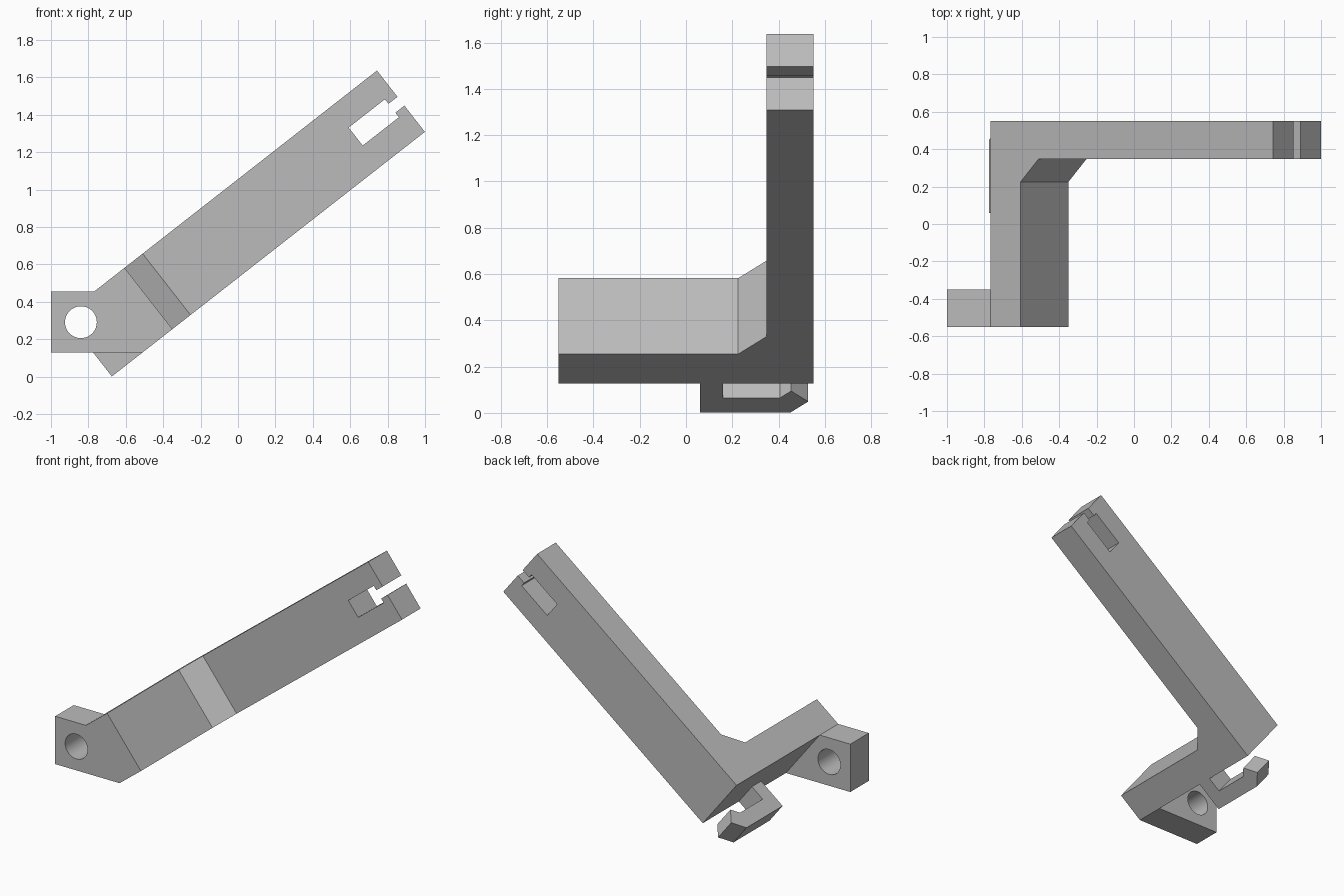
import bpy, bmesh, math
from mathutils import Vector

cube = bpy.data.objects.get("Cube")
if cube:
    bpy.data.objects.remove(cube, do_unlink=True)

grey = bpy.data.materials.new("light grey")
grey.use_nodes = True
COLOR = (0.5, 0.5, 0.5, 1)
grey.diffuse_color = COLOR
grey.node_tree.nodes["Principled BSDF"].inputs["Base Color"].default_value = COLOR

# Axes: along the tilted arm, across its width, and through its depth
TILT = math.radians(38)
ALONG = Vector((math.cos(TILT), 0, math.sin(TILT)))
ACROSS = Vector((-math.sin(TILT), 0, math.cos(TILT)))
DEPTH = Vector((0, 1, 0))
X, Z = Vector((1, 0, 0)), Vector((0, 0, 1))


def prism(name, profile, a, b, sweep, start, end):
    """Extrude a profile drawn on axes a, b along the sweep axis."""
    bm = bmesh.new()
    face = bm.faces.new([bm.verts.new(a * p + b * q + sweep * start) for p, q in profile])
    new = bmesh.ops.extrude_face_region(bm, geom=[face])["geom"]
    bmesh.ops.translate(bm, vec=sweep * (end - start),
                        verts=[v for v in new if isinstance(v, bmesh.types.BMVert)])
    bmesh.ops.recalc_face_normals(bm, faces=bm.faces)
    mesh = bpy.data.meshes.new(name)
    bm.to_mesh(mesh)
    bm.free()
    mesh.materials.append(grey)
    obj = bpy.data.objects.new(name, mesh)
    bpy.context.collection.objects.link(obj)
    return obj


def cut(obj, cutter):
    """Subtract the cutter from the object, then discard the cutter."""
    cutter.hide_render = True
    mod = obj.modifiers.new("cut", 'BOOLEAN')
    mod.operation, mod.solver, mod.object = 'DIFFERENCE', 'EXACT', cutter
    bpy.ops.object.select_all(action='DESELECT')
    bpy.context.view_layer.objects.active = obj
    obj.select_set(True)
    bpy.ops.object.modifier_apply(modifier=mod.name)
    bpy.data.objects.remove(cutter, do_unlink=True)


BOTTOM, TOP = 0.416, 0.832    # arm edges across its width
HEEL, TIP = -0.325, 1.593     # arm ends along its length
FRONT, BACK = -0.55, 0.55

# L-shaped arm with a chamfered inner corner
arm = prism("arm", [(HEEL, FRONT), (-0.12, FRONT), (-0.12, 0.225), (0.003, 0.348),
                    (TIP, 0.348), (TIP, BACK), (HEEL, BACK)],
            ALONG, DEPTH, ACROSS, BOTTOM, TOP)

# Keyhole slot with a narrow mouth at the tip
mid = (BOTTOM + TOP) / 2
half = [(1.7, 0.03), (1.532, 0.03), (1.532, 0.061), (1.286, 0.061)]
slot = [(u, mid + w) for u, w in half] + [(u, mid - w) for u, w in reversed(half)]
cut(arm, prism("slot_cutter", slot, ALONG, DEPTH.cross(ALONG) * -1 if DEPTH.cross(ALONG).z < 0
               else ACROSS, DEPTH, 0.2, 0.7))

# Mounting lug at the front of the heel
heel_low = ALONG * HEEL + ACROSS * BOTTOM
heel_high = ALONG * HEEL + ACROSS * TOP
lug = prism("mounting_lug", [(-1, heel_low.z), (heel_low.x, heel_low.z),
                             (heel_high.x, heel_high.z), (-1, heel_high.z)],
            X, Z, DEPTH, FRONT, -0.35)
ring = [(-0.84 + 0.085 * math.cos(t), 0.291 + 0.085 * math.sin(t))
        for t in (math.tau * i / 64 for i in range(64))]
cut(lug, prism("hole_cutter", ring, X, Z, DEPTH, -0.8, 0))
bpy.ops.object.shade_smooth_by_angle(angle=math.radians(30))

# Hook under the heel with a bent tip
prism("hook", [(HEEL, 0.06), (-0.531, 0.06), (-0.531, 0.45), (-0.453, 0.528),
               (-0.379, 0.454), (-0.428, 0.405), (-0.428, 0.16), (HEEL, 0.16)],
      ALONG, DEPTH, ACROSS, BOTTOM, 0.578)
